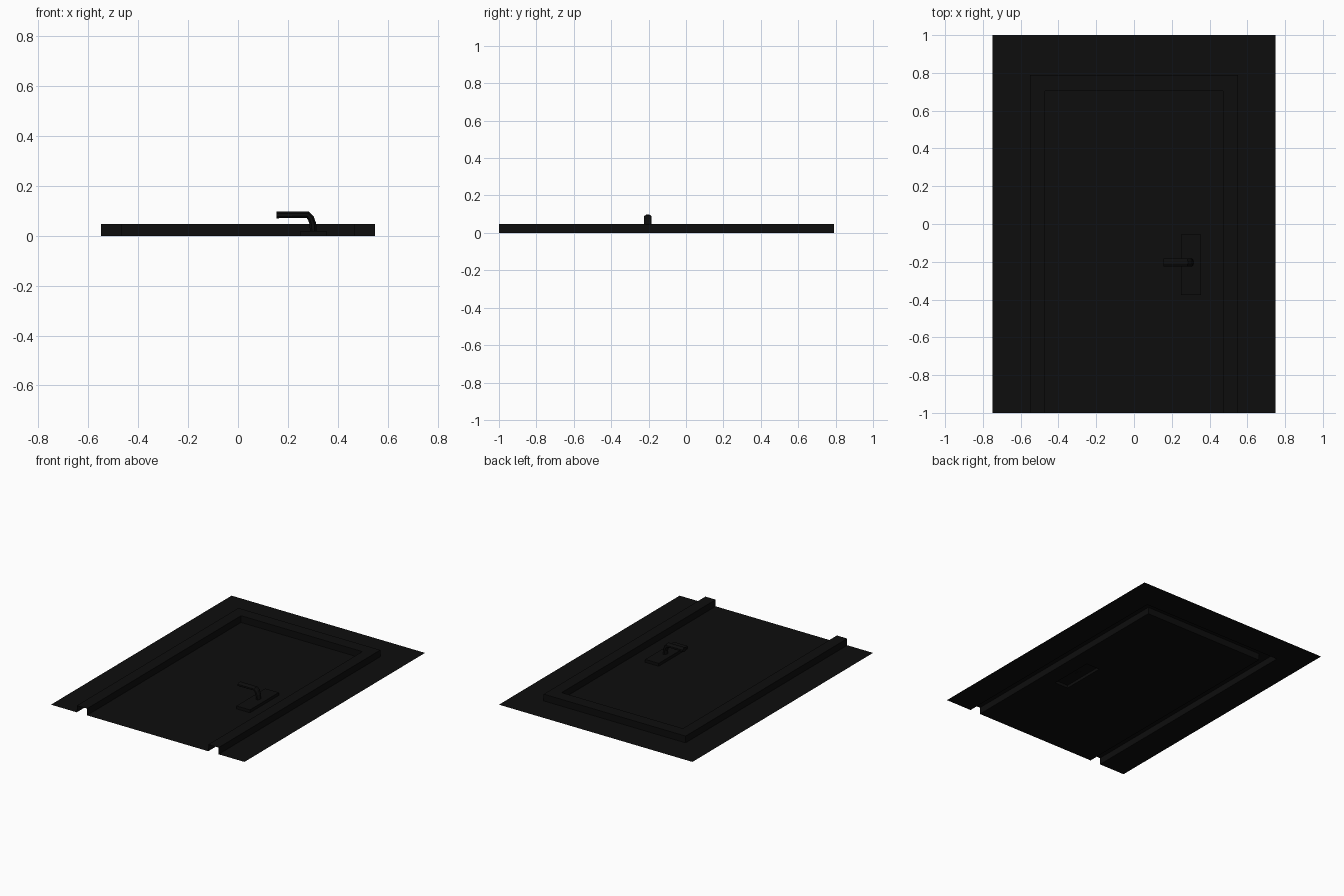
import bpy, bmesh, math

if "Cube" in bpy.data.objects:
    bpy.data.objects.remove(bpy.data.objects["Cube"])

dark = bpy.data.materials.new("dark_paint")
dark.diffuse_color = (0.004, 0.004, 0.004, 1)
dark.use_nodes = True
dark.node_tree.nodes["Principled BSDF"].inputs["Base Color"].default_value = dark.diffuse_color


def make(name, verts, faces):
    me = bpy.data.meshes.new(name)
    me.from_pydata(verts, [], faces)
    bm = bmesh.new()
    bm.from_mesh(me)
    bmesh.ops.remove_doubles(bm, verts=bm.verts, dist=1e-5)
    bmesh.ops.recalc_face_normals(bm, faces=bm.faces)
    # open sheets should face upwards
    if sum(f.normal.z * f.calc_area() for f in bm.faces) < -1e-4:
        bmesh.ops.reverse_faces(bm, faces=bm.faces)
    bm.to_mesh(me)
    bm.free()
    ob = bpy.data.objects.new(name, me)
    me.materials.append(dark)
    bpy.context.collection.objects.link(ob)
    return ob


def loft(name, rings, closed=False, caps=False):
    """Join rows of points with quads."""
    n = len(rings[0])
    verts = [p for r in rings for p in r]
    faces = []
    for i in range(len(rings) - 1):
        for j in range(n if closed else n - 1):
            k = (j + 1) % n
            faces.append((i * n + j, i * n + k, (i + 1) * n + k, (i + 1) * n + j))
    if caps:
        faces += [tuple(range(n)), tuple(range(len(verts) - n, len(verts)))]
    return make(name, verts, faces)


def arch(half, top, z):
    """Doorway-shaped path, open at the threshold."""
    return [(-half, -1, z), (-half, top, z), (half, top, z), (half, -1, z)]


def rect(x0, x1, y0, y1, z):
    return [(x0, y0, z), (x1, y0, z), (x1, y1, z), (x0, y1, z)]


H = 0.047
OUT, IN = (0.55, 0.79), (0.47, 0.705)

# Wall sheet around the doorway
loft("wall", [arch(0.75, 1, 0), arch(*OUT, 0)])

# Raised door frame, hollow behind and open at the threshold
loft("door_frame", [arch(*OUT, 0), arch(*OUT, H), arch(*IN, H), arch(*IN, 0)])

# Door leaf with an opening behind the handle plate
plate = (0.25, 0.355, -0.375, -0.055)
loft("door", [rect(-IN[0], IN[0], -1, IN[1], 0), rect(*plate, 0)], closed=True)

# Handle plate
p = loft("handle_plate", [rect(*plate, 0), rect(*plate, 0.02)], closed=True)
bm = bmesh.new()
bm.from_mesh(p.data)
bmesh.ops.contextual_create(bm, geom=[e for e in bm.edges if all(v.co.z > 0.01 for v in e.verts)])
bmesh.ops.recalc_face_normals(bm, faces=bm.faces)
if sum(f.normal.z for f in bm.faces) < 0:
    bmesh.ops.reverse_faces(bm, faces=bm.faces)
bm.to_mesh(p.data)
bm.free()

# Lever: eight-sided bar swept from the plate and bent towards the door centre
path = [(0.302, 0.018, 0), (0.3, 0.048, 12), (0.292, 0.071, 35), (0.28, 0.084, 70), (0.155, 0.084, 90)]
rings = []
for x, z, tilt in path:
    t = math.radians(tilt)
    ring = []
    for k in range(8):
        a = math.pi / 8 + k * math.pi / 4
        u, v = 0.0135 / math.cos(math.pi / 8) * math.cos(a), 0.0225 * math.sin(a)
        ring.append((x + u * math.cos(t), -0.204 + v, z + u * math.sin(t)))
    rings.append(ring)
loft("lever_handle", rings, closed=True, caps=True)
